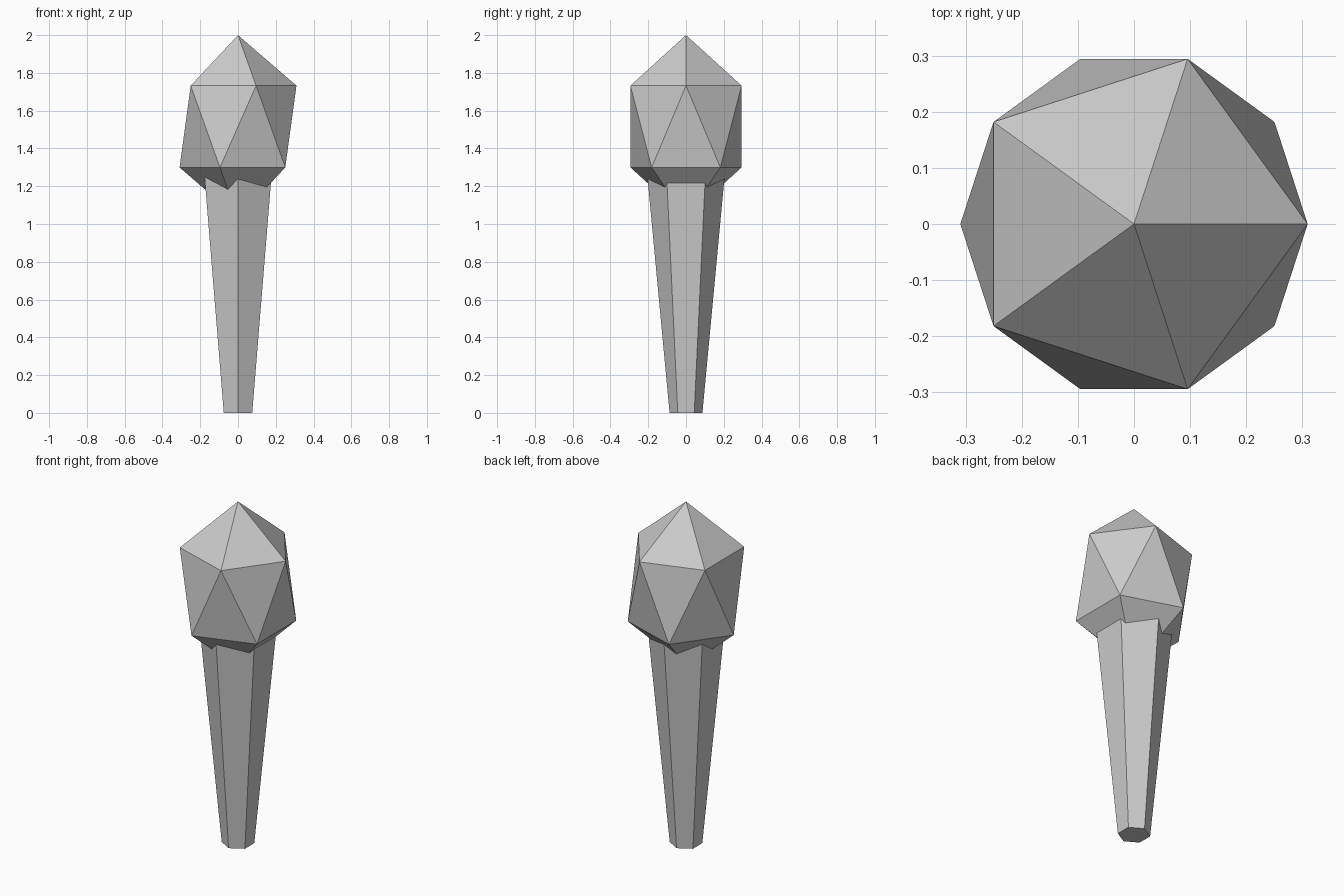
import bpy

if "Cube" in bpy.data.objects:
    bpy.data.objects.remove(bpy.data.objects["Cube"])

# Tapered six-sided handle, its top hidden inside the head
HANDLE_H = 1.3
bpy.ops.mesh.primitive_cone_add(vertices=6, radius1=0.087, radius2=0.209,
                                depth=HANDLE_H, location=(0, 0, HANDLE_H / 2))
bpy.context.object.name = "handle"

# Faceted head: stretched icosahedron
bpy.ops.mesh.primitive_ico_sphere_add(subdivisions=1, radius=1, location=(0, 0, 1.516))
head = bpy.context.object
head.name = "head"
head.scale = (0.346, 0.346, 0.484)
bpy.ops.object.transform_apply(location=False, rotation=False, scale=True)
